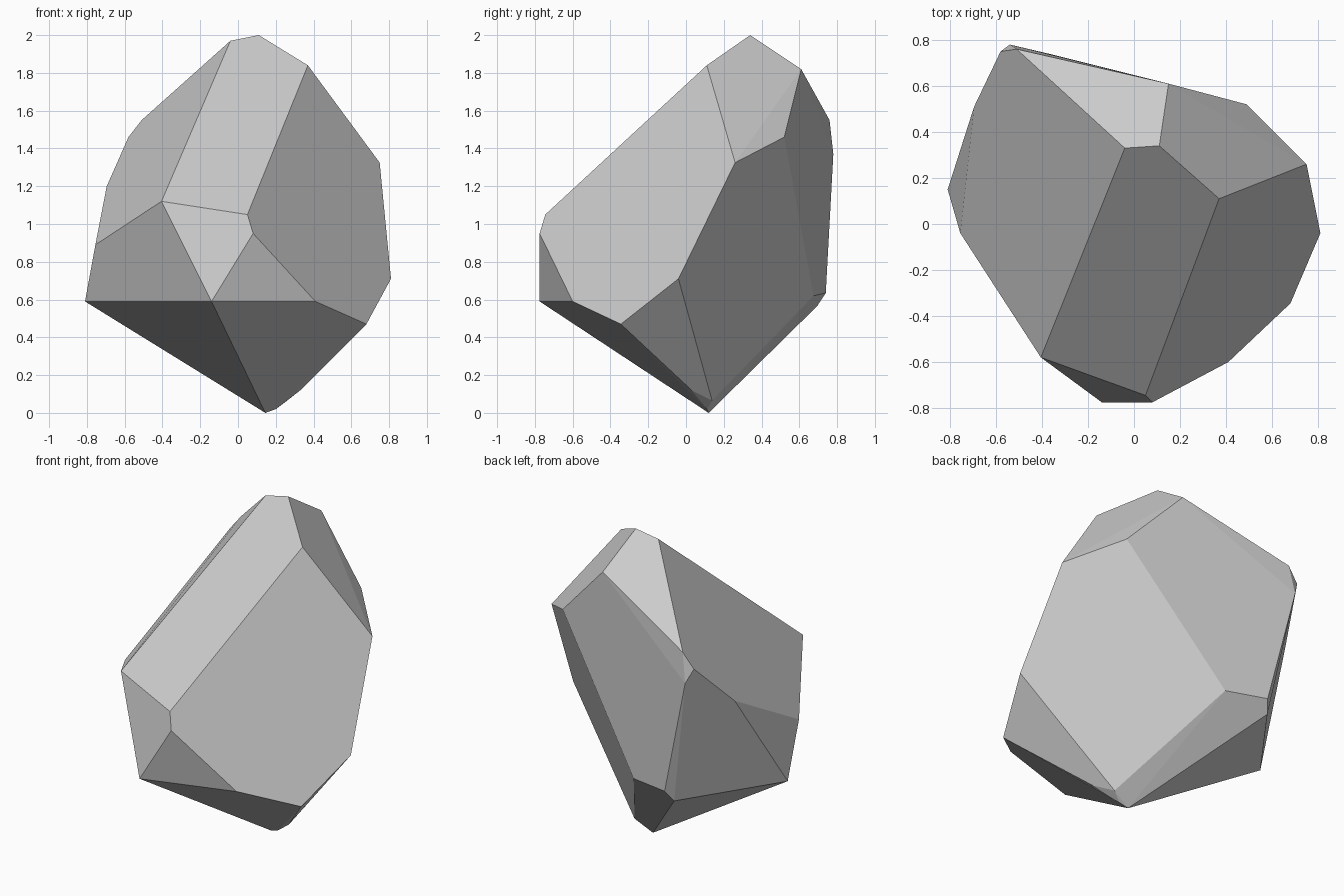
import bpy, bmesh, math

if "Cube" in bpy.data.objects:
    bpy.data.objects.remove(bpy.data.objects["Cube"])

# Corner points of the faceted boulder, grouped by height
crown = [(-.04, .33, 1.97), (.11, .34, 2.0), (.37, .11, 1.84), (.15, .61, 1.82)]
shoulder = [(-.51, .76, 1.55), (-.58, .75, 1.46), (-.54, .78, 1.37),
            (.49, .52, 1.46), (.75, .26, 1.325), (-.695, .51, 1.2)]
waist = [(-.405, -.58, 1.12), (.05, -.745, 1.05), (.08, -.775, .95),
         (-.755, -.04, .89), (.81, -.04, .71)]
lower = [(-.11, .675, .62), (-.37, .74, .635), (-.405, .695, .566),
         (-.81, .15, .59), (-.14, -.775, .59), (.41, -.60, .59), (.68, -.345, .47)]
foot = [(.33, .03, .12), (.26, .138, .065), (.20, .11, .02), (.145, .12, 0)]

# The boulder is the convex hull of its corners
bm = bmesh.new()
for p in crown + shoulder + waist + lower + foot:
    bm.verts.new(p)
bmesh.ops.convex_hull(bm, input=bm.verts[:])

# Merge nearly coplanar triangles into flat facets
bmesh.ops.dissolve_limit(bm, angle_limit=math.radians(3),
                         verts=bm.verts[:], edges=bm.edges[:])
bmesh.ops.recalc_face_normals(bm, faces=bm.faces[:])

mesh = bpy.data.meshes.new("boulder")
bm.to_mesh(mesh)
bm.free()
boulder = bpy.data.objects.new("boulder", mesh)
bpy.context.collection.objects.link(boulder)
